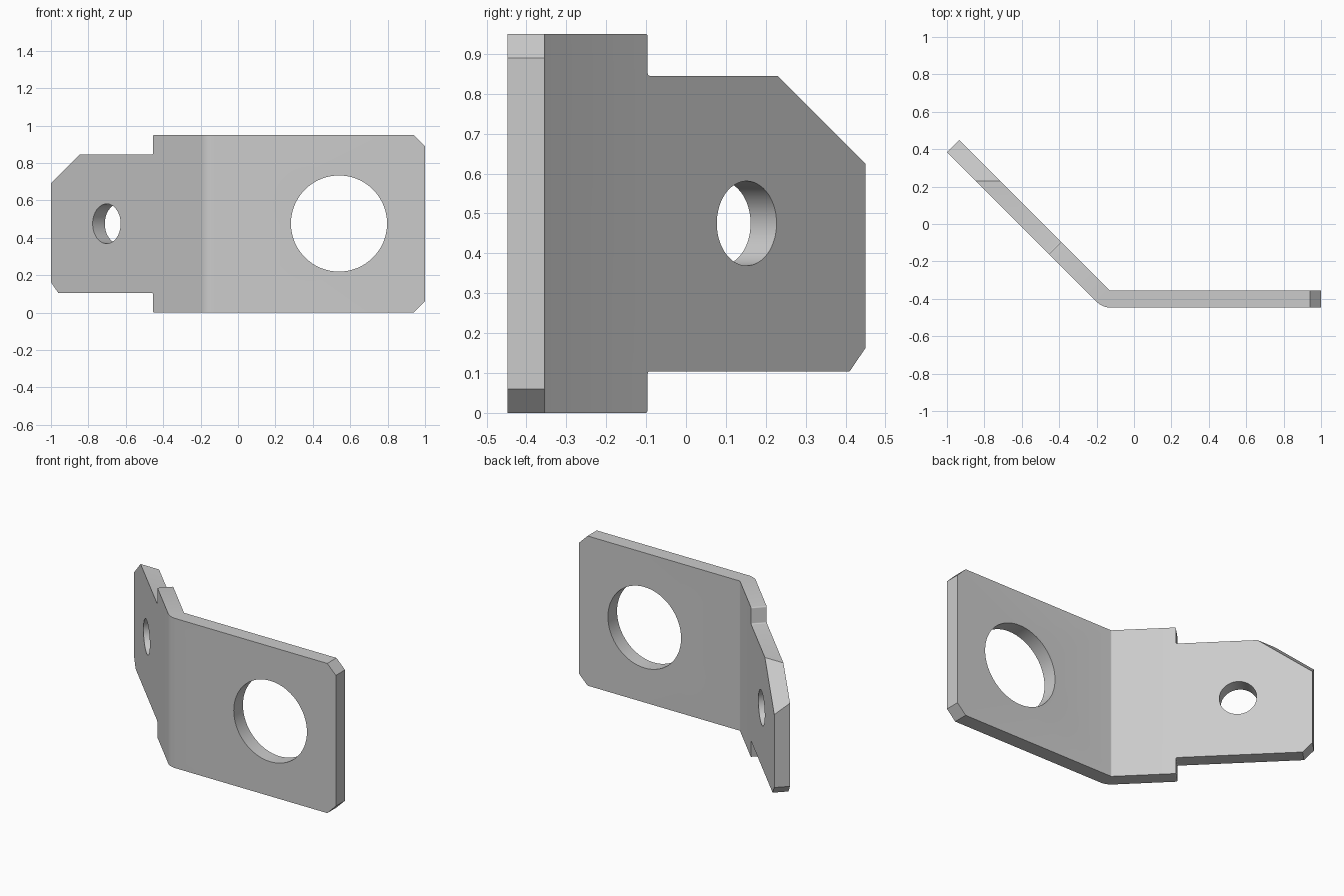
import bpy, bmesh
from math import cos, sin, pi
from mathutils import Vector, Matrix

if "Cube" in bpy.data.objects:
    bpy.data.objects.remove(bpy.data.objects["Cube"], do_unlink=True)

HEIGHT, INNER_R, OUTER_R = 0.95, 0.01, 0.102
BEND = Vector((-0.126, -0.345, 0))       # centre of the bend
UP = Vector((0, 0, 1))
ARM = Vector((-1, 1, 0)).normalized()    # direction of the angled arm
ARM_LENGTH = 1.134


def frame(origin, along):
    """Matrix whose local axes are: along, up, and the normal of both."""
    m = Matrix((along, UP, along.cross(UP))).transposed().to_4x4()
    m.translation = origin
    return m


def prism(name, points, matrix, low, high):
    """Extrude a 2D outline between two depths of the given frame."""
    bm = bmesh.new()
    face = bm.faces.new([bm.verts.new((a, b, low)) for a, b in points])
    ext = bmesh.ops.extrude_face_region(bm, geom=[face])
    moved = [v for v in ext["geom"] if isinstance(v, bmesh.types.BMVert)]
    bmesh.ops.translate(bm, verts=moved, vec=(0, 0, high - low))
    bmesh.ops.transform(bm, matrix=matrix, verts=bm.verts)
    bmesh.ops.recalc_face_normals(bm, faces=bm.faces)
    mesh = bpy.data.meshes.new(name)
    bm.to_mesh(mesh)
    bm.free()
    obj = bpy.data.objects.new(name, mesh)
    bpy.context.collection.objects.link(obj)
    return obj


def arc(cx, cy, r, start, end, n):
    return [(cx + r * cos(start + (end - start) * i / n),
             cy + r * sin(start + (end - start) * i / n)) for i in range(n + 1)]


def circle(cx, cy, r, n=64):
    return arc(cx, cy, r, 0, 2 * pi, n)[:-1]


def arm_end(r):
    p = BEND - r * Vector((1, 1, 0)).normalized() + ARM * ARM_LENGTH
    return (p.x, p.y)


# Bent strip, drawn in plan
plan = [(1, BEND.y - INNER_R), (1, BEND.y - OUTER_R)][::-1]
plan += arc(BEND.x, BEND.y, INNER_R, -pi / 2, -3 * pi / 4, 4)
plan += [arm_end(INNER_R), arm_end(OUTER_R)]
plan += arc(BEND.x, BEND.y, OUTER_R, -3 * pi / 4, -pi / 2, 8)
bracket = prism("bent_bracket", plan, Matrix.Identity(4), 0, HEIGHT)

arm = frame(BEND, ARM)
plate = frame(Vector((0, -0.4, 0)), Vector((1, 0, 0)))
side = frame(Vector((-0.8, 0, 0)), Vector((0, 1, 0)))
cutters = []


def cut(name, points, matrix):
    cutters.append(prism(name, points, matrix, -0.3, 0.3))


# Round holes
cut("plate_hole_cutter", circle(0.54, 0.476, 0.257), plate)
cut("arm_hole_cutter", circle(0.713, 0.475, 0.106), arm)

# Shoulders that narrow the arm into a tab, with tiny rounded corners
STEP, R = 0.362, 0.007


def shoulder(edge, out):
    """Outline from outside the strip down to the tab edge."""
    outer = HEIGHT if out > 0 else 0
    pts = [(STEP - R - 0.004, outer + out * 0.1), (STEP - R - 0.004, outer + out * 0.002)]
    pts += [(a, outer - out * R + out * b) for a, b in arc(STEP - R, 0, R, pi / 2, 0, 4)]
    pts += [(a, edge + out * (R + b)) for a, b in arc(STEP + R, 0, R, pi, 1.5 * pi, 4)]
    return pts


cut("upper_shoulder_cutter", shoulder(0.845, 1) + [(1.3, 0.845), (1.3, 1.05)], arm)
cut("lower_shoulder_cutter",
    shoulder(0.104, -1) + [(1.078, 0.104), (1.3, 0.335), (1.3, -0.1)], arm)

# Large slanted corner at the top of the tab
cut("tab_corner_cutter", [(0.15, 0.925), (0.55, 0.525), (0.55, 0.925)], side)

# Chamfered corners at the free end of the plate
for name, z, s in (("top_corner_cutter", HEIGHT, -1), ("bottom_corner_cutter", 0, 1)):
    cut(name, [(0.84, z - s * 0.1), (1.1, z - s * 0.1), (1.1, z + s * 0.16)], plate)

# Apply the cuts
bpy.context.view_layer.objects.active = bracket
for c in cutters:
    c.hide_render = True
    mod = bracket.modifiers.new(c.name, "BOOLEAN")
    mod.operation, mod.solver, mod.object = "DIFFERENCE", "EXACT", c
    bpy.ops.object.modifier_apply(modifier=mod.name)
    bpy.data.objects.remove(c, do_unlink=True)

# Plain grey metal
grey = bpy.data.materials.new("plain_grey")
grey.use_nodes = True
colour = (0.6, 0.6, 0.6, 1)
grey.diffuse_color = colour
grey.node_tree.nodes["Principled BSDF"].inputs["Base Color"].default_value = colour
bracket.data.materials.clear()
bracket.data.materials.append(grey)

bpy.ops.object.select_all(action="DESELECT")
bracket.select_set(True)
bpy.ops.object.shade_smooth_by_angle(angle=0.5)
